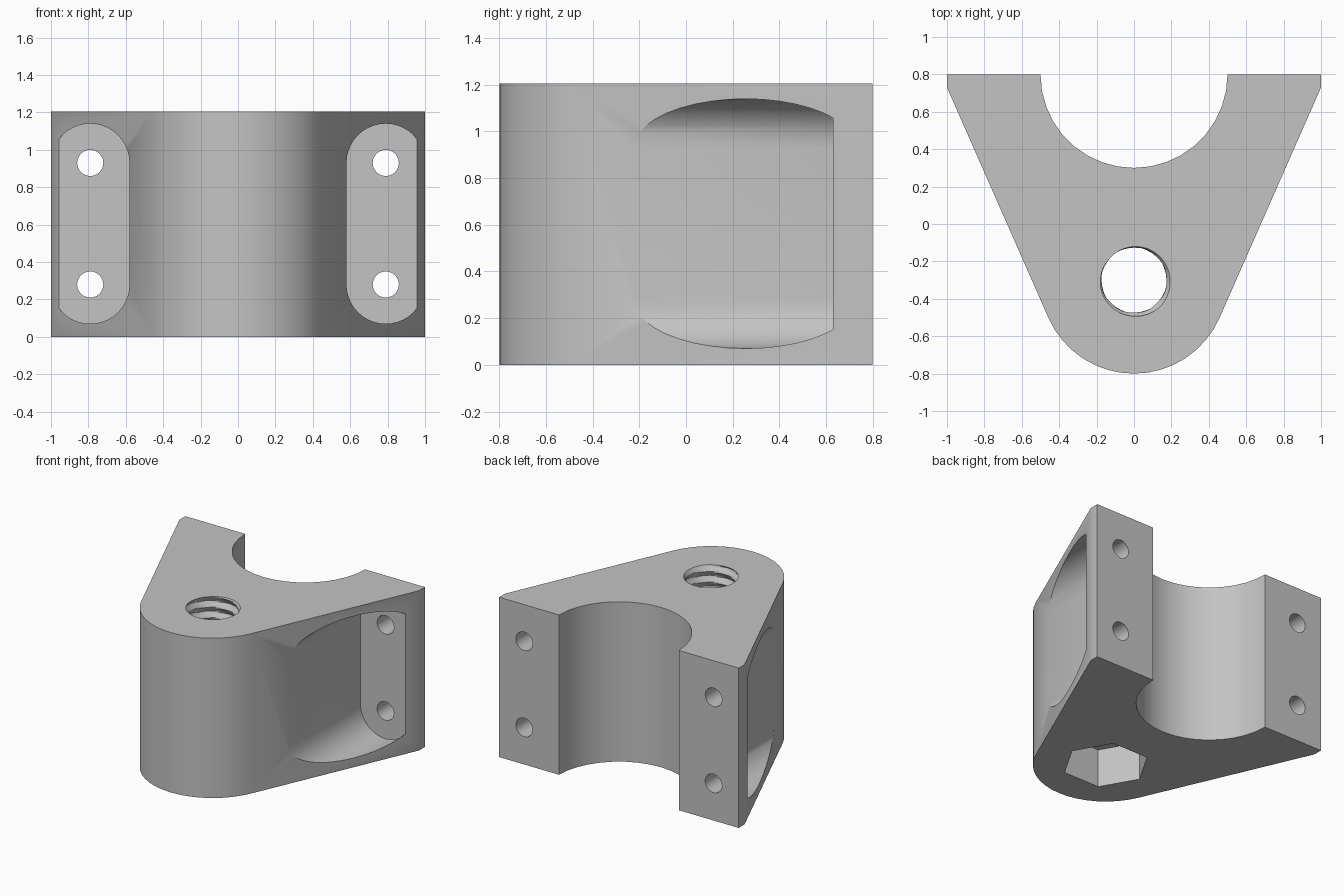
import bpy, bmesh
from math import pi, sin, cos, atan2, acos, hypot, radians
from mathutils import Matrix

HEIGHT = 1.206
PIVOT_Y = -0.3
LUG_X = 0.79
HOLE_Z = (0.28, 0.93)

if "Cube" in bpy.data.objects:
    bpy.data.objects.remove(bpy.data.objects["Cube"], do_unlink=True)

grey = bpy.data.materials.new("Plain grey")
grey.use_nodes = True
grey.diffuse_color = (0.55, 0.55, 0.55, 1)
grey.node_tree.nodes["Principled BSDF"].inputs["Base Color"].default_value = (0.55, 0.55, 0.55, 1)


def arc(cx, cy, r, start, end, n):
    return [(cx + r * cos(start + (end - start) * i / n),
             cy + r * sin(start + (end - start) * i / n)) for i in range(n + 1)]


def make_object(name, bm):
    bmesh.ops.recalc_face_normals(bm, faces=bm.faces)
    mesh = bpy.data.meshes.new(name)
    bm.to_mesh(mesh)
    bm.free()
    mesh.materials.append(grey)
    obj = bpy.data.objects.new(name, mesh)
    bpy.context.collection.objects.link(obj)
    return obj


def prism(name, outline, low, high, along_y=False):
    """Extrude an outline along z, or an x-z outline along y."""
    bm = bmesh.new()
    place = (lambda a, b: (a, low, b)) if along_y else (lambda a, b: (a, b, low))
    face = bm.faces.new([bm.verts.new(place(a, b)) for a, b in outline])
    top = bmesh.ops.extrude_face_region(bm, geom=[face])["geom"]
    step = (0, high - low, 0) if along_y else (0, 0, high - low)
    bmesh.ops.translate(bm, vec=step, verts=[g for g in top if isinstance(g, bmesh.types.BMVert)])
    return make_object(name, bm)


def thread_core(name, low, high, minor, major, pitch, sides=48, steps=8):
    """Solid screw shape with a triangular right-handed thread."""
    bm = bmesh.new()
    rows = round((high - low) / pitch * steps)
    rings = []
    for j in range(rows + 1):
        z = low + (high - low) * j / rows
        ring = []
        for i in range(sides):
            a = 2 * pi * i / sides
            phase = ((z - HEIGHT) / pitch - (a + pi / 4) / (2 * pi)) % 1
            r = minor + (major - minor) * abs(2 * phase - 1)
            ring.append(bm.verts.new((r * cos(a), PIVOT_Y + r * sin(a), z)))
        rings.append(ring)
    for lower, upper in zip(rings, rings[1:]):
        for i in range(sides):
            k = (i + 1) % sides
            bm.faces.new((lower[i], lower[k], upper[k], upper[i]))
    bm.faces.new(rings[0])
    bm.faces.new(rings[-1])
    return make_object(name, bm)


# Bracket plan: round nose, tangent flanks, short square ends, round rear saddle
reach = hypot(1, 0.73 - PIVOT_Y)
tangent = atan2(0.73 - PIVOT_Y, 1) - acos(0.5 / reach)
plan = arc(0, PIVOT_Y, 0.5, -pi - tangent, tangent, 16)
plan += [(1, 0.73), (1, 0.8)]
plan += arc(0, 0.8, 0.5, 0, -pi, 18)
plan += [(-1, 0.8), (-1, 0.73)]
bracket = prism("clamp_bracket", plan, 0, HEIGHT)

# Pockets and bolt holes on both lugs
cutters = []
for side in (-1, 1):
    x = side * LUG_X
    slot = arc(x, HOLE_Z[1], 0.21, 0, pi, 20) + arc(x, HOLE_Z[0], 0.21, pi, 2 * pi, 20)
    cutters.append(prism("pocket_cutter", slot, -1, 0.63, True))
    for z in HOLE_Z:
        circle = arc(x, z, 0.07, 0, 2 * pi, 24)[:-1]
        cutters.append(prism("bolt_hole_cutter", circle, 0.5, 1, True))

# Threaded bore above a hexagonal nut recess
cutters.append(thread_core("thread_cutter", 0.2, HEIGHT + 0.05, 0.173, 0.2, 0.08))
hexagon = arc(0, PIVOT_Y, 0.3, 0, 2 * pi, 6)[:-1]
cutters.append(prism("nut_recess_cutter", hexagon, -0.1, 0.29))

# Cut everything, then discard the cutters
bpy.ops.object.select_all(action="DESELECT")
bpy.context.view_layer.objects.active = bracket
bracket.select_set(True)
for cutter in cutters:
    cutter.hide_render = True
    mod = bracket.modifiers.new("Cut", "BOOLEAN")
    mod.operation = "DIFFERENCE"
    mod.solver = "EXACT"
    mod.object = cutter
    bpy.ops.object.modifier_apply(modifier=mod.name)
    bpy.data.objects.remove(cutter, do_unlink=True)

bpy.ops.object.shade_smooth_by_angle(angle=radians(30))
